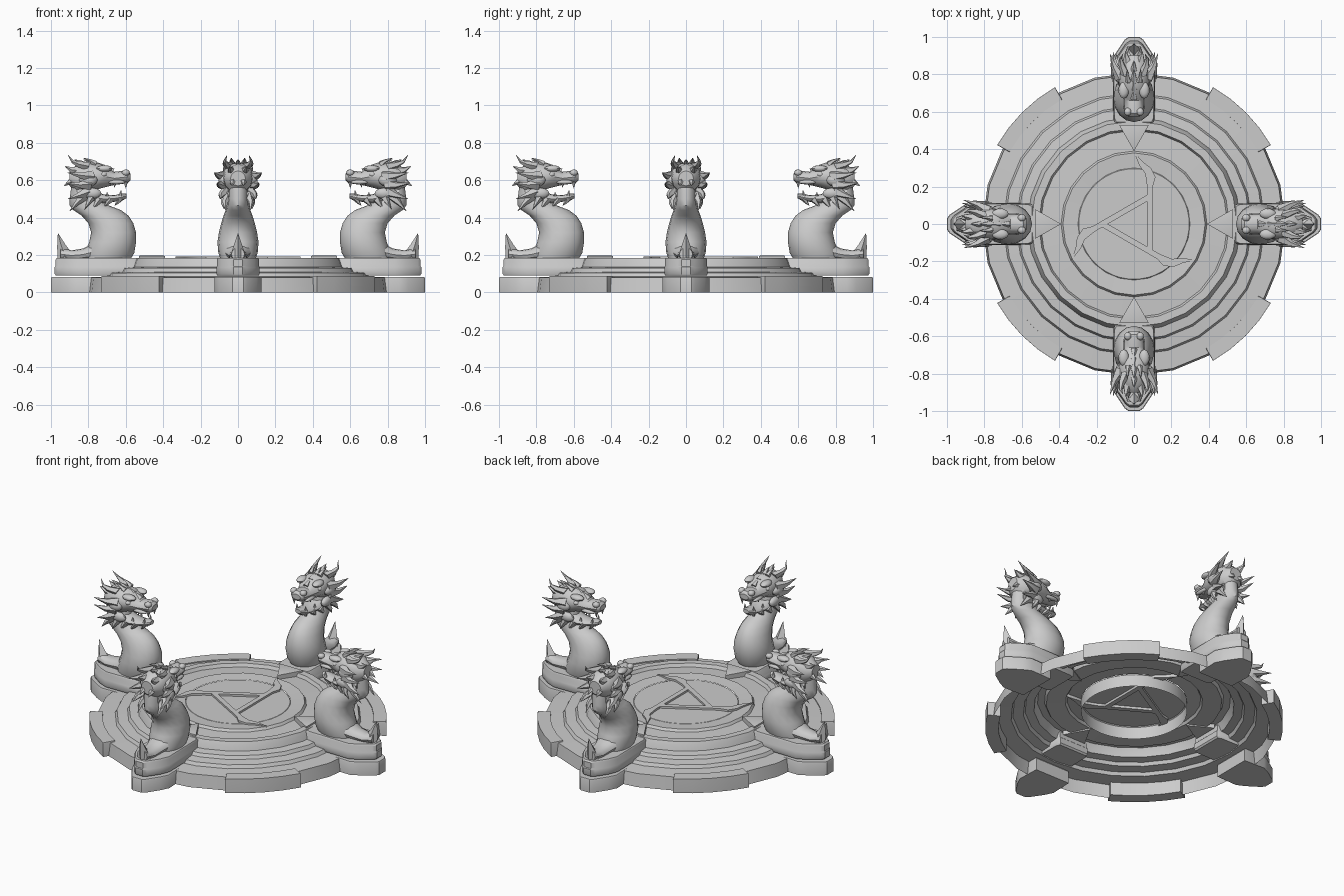
import bpy, bmesh
from math import sin, cos, pi, radians
from mathutils import Vector, Matrix

if "Cube" in bpy.data.objects:
    bpy.data.objects.remove(bpy.data.objects["Cube"], do_unlink=True)

stone = bpy.data.materials.new("grey_stone")
stone.use_nodes = True
stone.diffuse_color = (0.6, 0.6, 0.6, 1)
stone.node_tree.nodes["Principled BSDF"].inputs["Base Color"].default_value = stone.diffuse_color


def finish(name, bm, angle=30, fix=True):
    if fix:
        bmesh.ops.recalc_face_normals(bm, faces=bm.faces[:])
    mesh = bpy.data.meshes.new(name)
    bm.to_mesh(mesh)
    bm.free()
    mesh.materials.append(stone)
    for poly in mesh.polygons:
        poly.use_smooth = True
    mesh.set_sharp_from_angle(angle=radians(angle))
    obj = bpy.data.objects.new(name, mesh)
    bpy.context.collection.objects.link(obj)
    return obj


def skin(bm, rings, cap_start=True, cap_end=True):
    """Join equal rings of points with quads."""
    loops = [[bm.verts.new(p) for p in ring] for ring in rings]
    n = len(loops[0])
    for a, b in zip(loops, loops[1:]):
        for i in range(n):
            j = (i + 1) % n
            bm.faces.new((a[i], a[j], b[j], b[i]))
    if cap_start:
        bm.faces.new(loops[0][::-1])
    if cap_end:
        bm.faces.new(loops[-1])


def revolve(name, profile, sides, cap_end):
    bm = bmesh.new()
    angles = [2 * pi * i / sides for i in range(sides)]
    skin(bm, [[(r * cos(a), r * sin(a), z) for a in angles] for r, z in profile], False, cap_end)
    return finish(name, bm, fix=False)


def prism(name, outline, levels):
    """Extrude an outline; each level is a height and a scale about its middle."""
    bm = bmesh.new()
    mid = sum((Vector(p) for p in outline), Vector((0, 0))) / len(outline)
    skin(bm, [[(*(mid + (Vector(p) - mid) * s), z) for p in outline] for z, s in levels])
    return finish(name, bm)


def loft(name, sections, upright=False, sides=12):
    """Sections are position, low, high, half width; d runs outwards along -y."""
    bm = bmesh.new()
    rings = []
    for pos, low, high, width in sections:
        ring = []
        for i in range(sides):
            a = 2 * pi * i / sides
            along = (low + high) / 2 + (high - low) / 2 * sin(a)
            x = width * cos(a)
            ring.append((x, -along, pos) if upright else (x, -pos, along))
        rings.append(ring)
    skin(bm, rings)
    return finish(name, bm, 35)


def spikes(name, paths, mirror=True, sides=5):
    """Tapered spikes, each a radius followed by its path points (x, d, z)."""
    bm = bmesh.new()
    for radius, *path in paths:
        for side in ((1, -1) if mirror else (1,)):
            pts = [Vector((x * side, -d, z)) for x, d, z in path]
            turn = (pts[-1] - pts[0]).to_track_quat('Z', 'Y')
            rings = []
            for k, p in enumerate(pts):
                r = radius * max(1 - k / (len(pts) - 1), 0.03)
                rings.append([p + turn @ Vector((r * cos(2 * pi * i / sides),
                                                 r * sin(2 * pi * i / sides), 0))
                              for i in range(sides)])
            skin(bm, rings)
    return finish(name, bm)


def blobs(name, items):
    """Mirrored faceted ellipsoids given as centre and size."""
    bm = bmesh.new()
    for (x, d, z), size in items:
        for side in (1, -1):
            bmesh.ops.create_icosphere(bm, subdivisions=2, radius=1, matrix=Matrix.Translation(
                (x * side, -d, z)) @ Matrix.Diagonal((*size, 1)))
    return finish(name, bm)


def repeat(obj, count):
    """Place linked copies evenly around the centre."""
    for k in range(1, count):
        copy = obj.copy()
        copy.rotation_euler.z = 2 * pi * k / count
        bpy.context.collection.objects.link(copy)


# stepped platform, open underneath
revolve("platform_steps", [
    (.81, 0), (.80, .08), (.70, .085), (.69, .105), (.63, .11), (.62, .13),
    (.57, .135), (.56, .165), (.55, .185), (.51, .185), (.50, .165),
    (.39, .17), (.38, .185), (.30, .18)], 24, False)
revolve("centre_disc", [(.30, .10), (.30, .175), (.295, .18)], 48, True)

# raised blocks on the outer rim
arc = [radians(30 + 7.5 * i) for i in range(5)]
rim = [(.845 * cos(a), .845 * sin(a)) for a in arc]
rim += [(.77 * cos(a), .77 * sin(a)) for a in reversed(arc)]
repeat(prism("rim_block", rim, [(0, 1), (.08, 1), (.088, .99)]), 4)

# pinwheel relief of three bars ending in curved blades
bar = [(.10, -.16), (.10, .20), (.115, .25), (.09, .30), (.05, .33), (0, .385),
       (.03, .31), (.06, .27), (.07, .20), (.07, -.14)]
repeat(prism("relief_bar", bar, [(.165, 1), (.192, 1)]), 3)


def outline(half):
    """Mirror a half outline of (x, d) points."""
    return [(x, -d) for x, d in half] + [(-x, -d) for x, d in reversed(half)]


# statue pedestal
foot = outline([(.12, .72), (.125, .86), (.10, .91), (.05, .985), (.03, 1)])
plinth = outline([(.10, .53), (.11, .55), (.115, .84), (.09, .90), (.045, .965), (.025, .98)])
pointer = [(.08, -.53), (0, -.39), (-.08, -.53)]
statue = [
    prism("pedestal_foot", foot, [(0, 1), (.075, 1), (.082, .97)]),
    prism("pedestal_plinth", plinth, [(.09, .97), (.10, 1), (.135, 1), (.14, .98),
                                      (.175, .98), (.185, .94)]),
    prism("floor_pointer", pointer, [(.16, 1), (.195, 1), (.197, .9)]),
]

# chest and neck
statue.append(loft("body", [
    (.17, .58, .82, .09), (.21, .555, .82, .105), (.27, .545, .795, .11),
    (.32, .545, .785, .102), (.37, .56, .80, .09), (.41, .585, .835, .078),
    (.44, .625, .88, .066), (.465, .69, .90, .058), (.50, .74, .90, .055),
    (.58, .75, .89, .055)], True, 16))

# tail tip curling up behind
statue.append(loft("tail_base", [(.78, .17, .26, .07), (.83, .17, .235, .055),
                                 (.89, .17, .225, .05), (.95, .17, .24, .035)]))
statue.append(spikes("tail_tip", [(.046, (0, .92, .18), (0, .945, .25), (0, .962, .315))], False, 4))

# head
statue.append(loft("skull", [
    (.90, .57, .65, .04), (.86, .53, .685, .075), (.80, .53, .695, .085),
    (.74, .555, .69, .08), (.70, .565, .67, .068), (.66, .575, .645, .05),
    (.62, .58, .65, .05), (.59, .585, .65, .046), (.575, .60, .635, .03)]))
statue.append(loft("lower_jaw", [
    (.86, .49, .57, .055), (.79, .475, .55, .062), (.72, .475, .525, .055),
    (.66, .485, .52, .044), (.62, .49, .53, .036), (.595, .505, .53, .02)]))
statue.append(blobs("brows_and_cheeks", [
    ((.055, .715, .662), (.028, .045, .018)), ((.075, .80, .60), (.03, .05, .035)),
    ((.068, .78, .53), (.022, .05, .03)), ((.058, .72, .63), (.018, .02, .014)),
    ((.033, .60, .64), (.02, .022, .018)), ((.045, .65, .59), (.015, .05, .012))]))

# horns, swept back and up
statue.append(spikes("horns", [
    (.026, (.045, .80, .675), (.065, .85, .685), (.072, .885, .70), (.058, .91, .735)),
    (.018, (.03, .76, .685), (.035, .79, .705), (.035, .83, .72))]))

# mane frill around the back of the head
statue.append(spikes("mane_frill", [
    (.034, (.07, .78, .62), (.105, .84, .625), (.128, .91, .64)),
    (.034, (.07, .79, .58), (.10, .85, .575), (.112, .92, .585)),
    (.032, (.06, .80, .54), (.09, .85, .52), (.095, .91, .50)),
    (.030, (.05, .82, .52), (.07, .86, .48), (.065, .90, .435)),
    (.032, (.03, .84, .65), (.04, .89, .655), (.045, .925, .675)),
    (.030, (.02, .85, .60), (.03, .90, .59), (.03, .93, .57)),
    (.026, (.06, .78, .52), (.08, .80, .48), (.075, .82, .445))]))

# beard, teeth and crest
statue.append(spikes("beard", [
    (.022, (.045, .74, .50), (.055, .76, .47), (.05, .78, .445)),
    (.020, (.035, .68, .50), (.04, .70, .475), (.035, .72, .455)),
    (.018, (.02, .63, .505), (.02, .645, .48), (.015, .66, .465))]))
statue.append(spikes("teeth", [
    (.011, (.03, .60, .59), (.03, .60, .555)), (.010, (.04, .66, .585), (.04, .66, .56)),
    (.010, (.03, .63, .515), (.03, .625, .55)), (.009, (.042, .70, .515), (.042, .70, .54))]))
statue.append(spikes("crest", [
    (.02, (0, d, z), (0, d + .03, z + .02), (0, d + .055, z + .03))
    for d, z in ((.67, .645), (.72, .665), (.77, .68), (.82, .68))], False))

for part in statue:
    repeat(part, 4)
